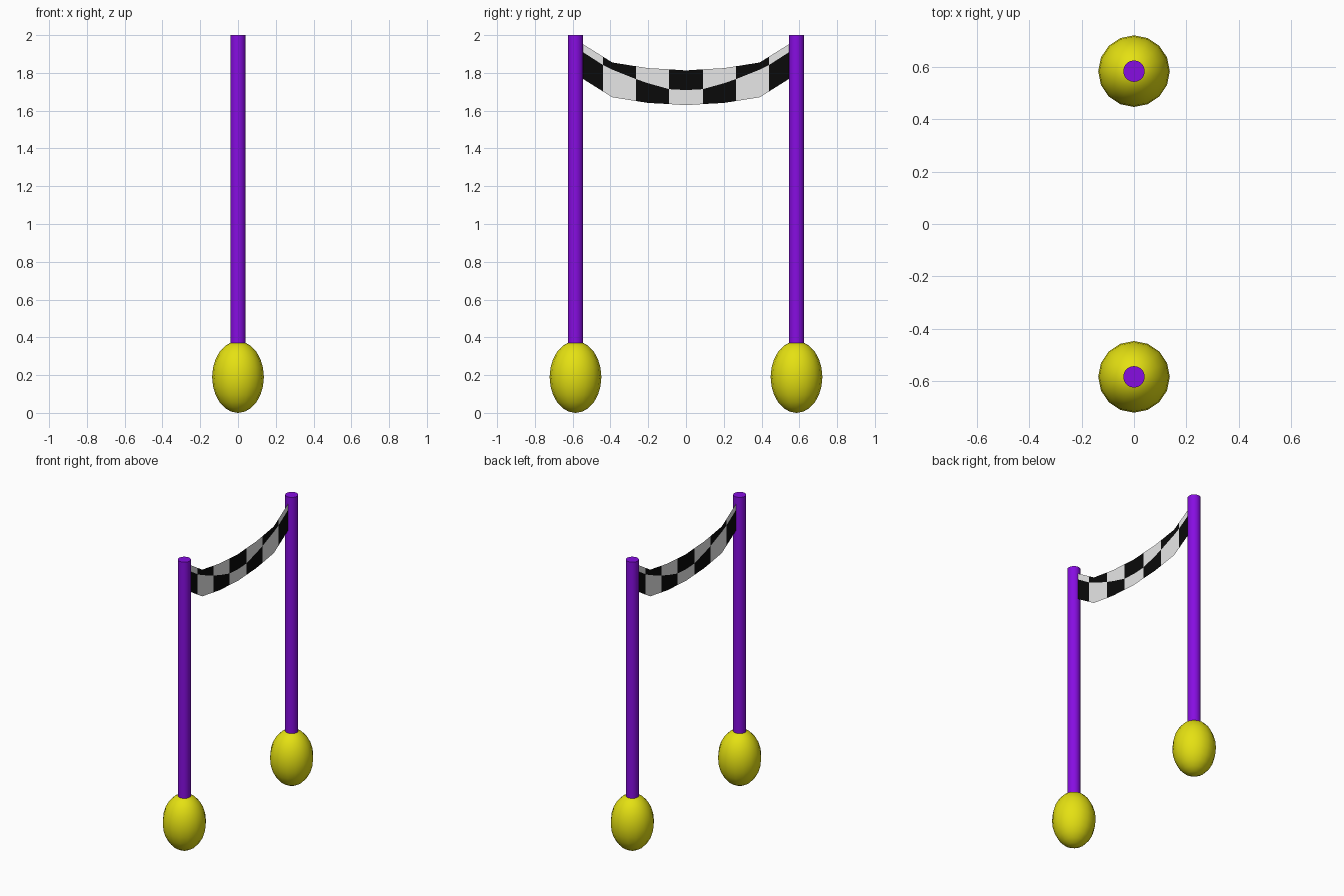
import bpy, bmesh

if "Cube" in bpy.data.objects:
    bpy.data.objects.remove(bpy.data.objects["Cube"])

POST_Y = 0.585


def material(name, rgb):
    m = bpy.data.materials.new(name)
    m.diffuse_color = (*rgb, 1)
    m.use_nodes = True
    m.node_tree.nodes["Principled BSDF"].inputs["Base Color"].default_value = m.diffuse_color
    return m


purple = material("purple", (0.24, 0.004, 0.75))
yellow = material("yellow", (0.78, 0.75, 0.006))
white = material("white", (0.8, 0.8, 0.8))
black = material("black", (0.003, 0.003, 0.003))


def finish(name, mat):
    ob = bpy.context.object
    ob.name = name
    ob.data.materials.append(mat)
    bpy.ops.object.shade_smooth_by_angle()


# Two posts, each on an egg-shaped foot
for side, sy in (("left", -1), ("right", 1)):
    z0, z1 = 0.3, 2.0
    bpy.ops.mesh.primitive_cylinder_add(vertices=20, radius=0.041, depth=z1 - z0,
                                        location=(0, sy * POST_Y, (z0 + z1) / 2))
    finish(side + "_post", purple)
    bpy.ops.mesh.primitive_uv_sphere_add(segments=16, ring_count=12, radius=1,
                                         location=(0, sy * POST_Y, 0.19))
    bpy.context.object.scale = (0.137, 0.137, 0.19)
    bpy.ops.object.transform_apply(location=False, rotation=False, scale=True)
    finish(side + "_foot", yellow)

# Sagging banner: (y, top z, z where the two checker rows meet), mirrored
HEIGHT = 0.184
half = [(0.09, 1.819, 1.714), (0.2, 1.825, 1.745), (0.265, 1.835, 1.767),
        (0.39, 1.855, 1.817), (0.44, 1.886, 1.842), (0.585, 1.977, 1.935)]
profile = [(-y, t, m) for y, t, m in reversed(half)] + [(0, 1.813, 1.709)] + half
edges = (0.09, 0.265, 0.44)  # checker column borders

bm = bmesh.new()
cols = [[bm.verts.new((0, y, z)) for z in (t - HEIGHT, m, t)] for y, t, m in profile]
for i in range(len(cols) - 1):
    a, b = cols[i], cols[i + 1]
    mid = abs(profile[i][0] + profile[i + 1][0]) / 2
    column = sum(mid > e for e in edges)
    for row in (0, 1):
        f = bm.faces.new((a[row], b[row], b[row + 1], a[row + 1]))
        f.material_index = (column + row) % 2
me = bpy.data.meshes.new("checkered_banner")
bm.to_mesh(me)
bm.free()
me.materials.append(white)
me.materials.append(black)
banner = bpy.data.objects.new("checkered_banner", me)
bpy.context.collection.objects.link(banner)
